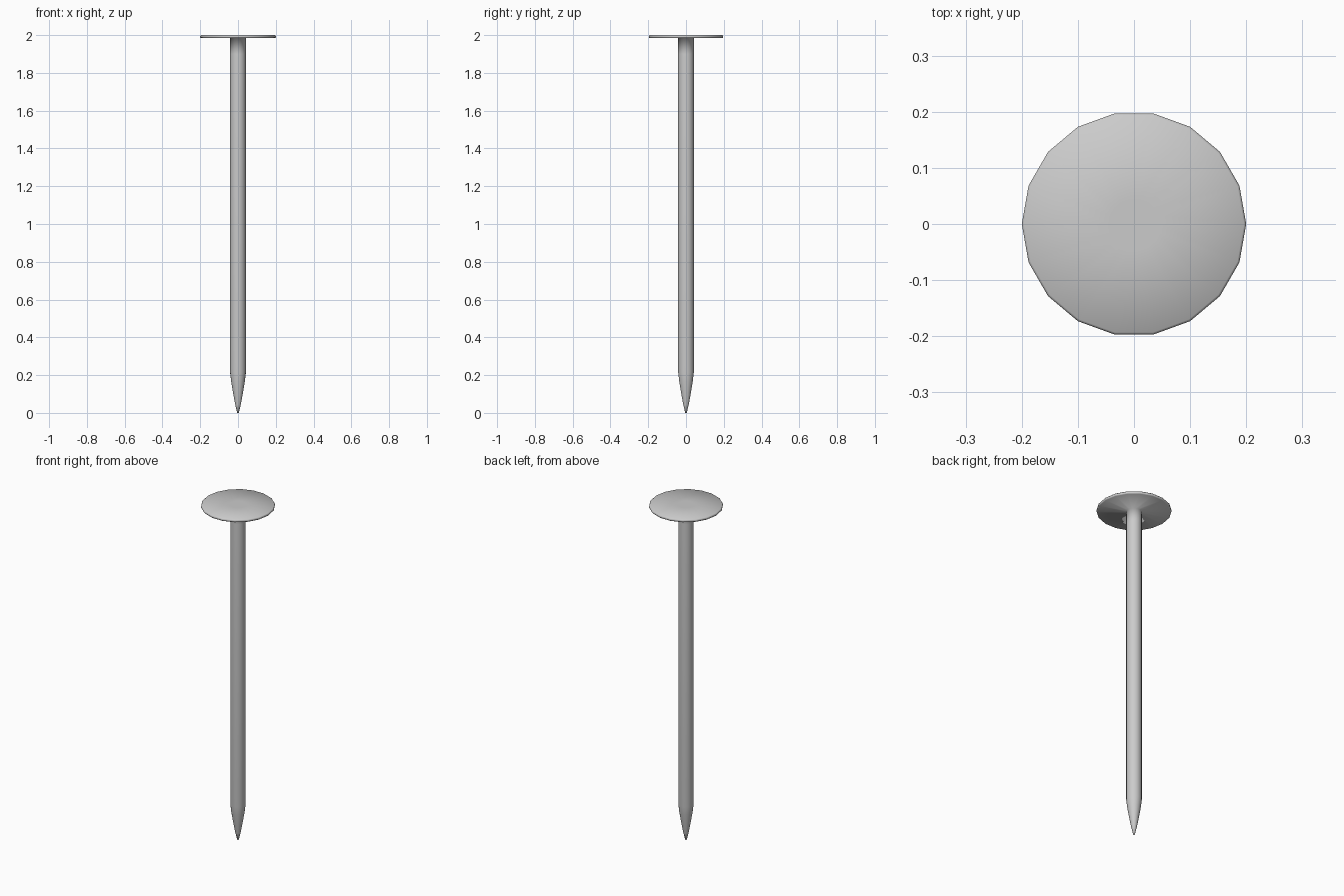
import bpy, bmesh, math

if "Cube" in bpy.data.objects:
    bpy.data.objects.remove(bpy.data.objects["Cube"])

SIDES = 18

# Nail profile (radius, height) from the tip up to the head
profile = [
    (0.004, 0.0), (0.015, 0.045), (0.027, 0.11), (0.036, 0.165), (0.042, 0.215),
    (0.042, 1.90), (0.042, 1.984),          # shank
    (0.196, 1.984), (0.2, 1.988), (0.2, 1.996), (0.196, 2.0),  # head rim
    (0.045, 2.0),                           # flat middle of the head
]


def lathe(name, points, sides):
    bm = bmesh.new()
    rings = []
    for r, z in points:
        rings.append([bm.verts.new((r * math.cos(2 * math.pi * i / sides),
                                    r * math.sin(2 * math.pi * i / sides), z))
                      for i in range(sides)])
    for low, high in zip(rings, rings[1:]):
        for i in range(sides):
            j = (i + 1) % sides
            bm.faces.new((low[i], low[j], high[j], high[i]))
    bm.faces.new(rings[0][::-1])
    bm.faces.new(rings[-1])
    for f in bm.faces:
        f.smooth = True
    mesh = bpy.data.meshes.new(name)
    bm.to_mesh(mesh)
    bm.free()
    obj = bpy.data.objects.new(name, mesh)
    bpy.context.collection.objects.link(obj)
    return obj


# Shank, pointed tip and head in one smooth turned piece
lathe("nail", profile, SIDES)
